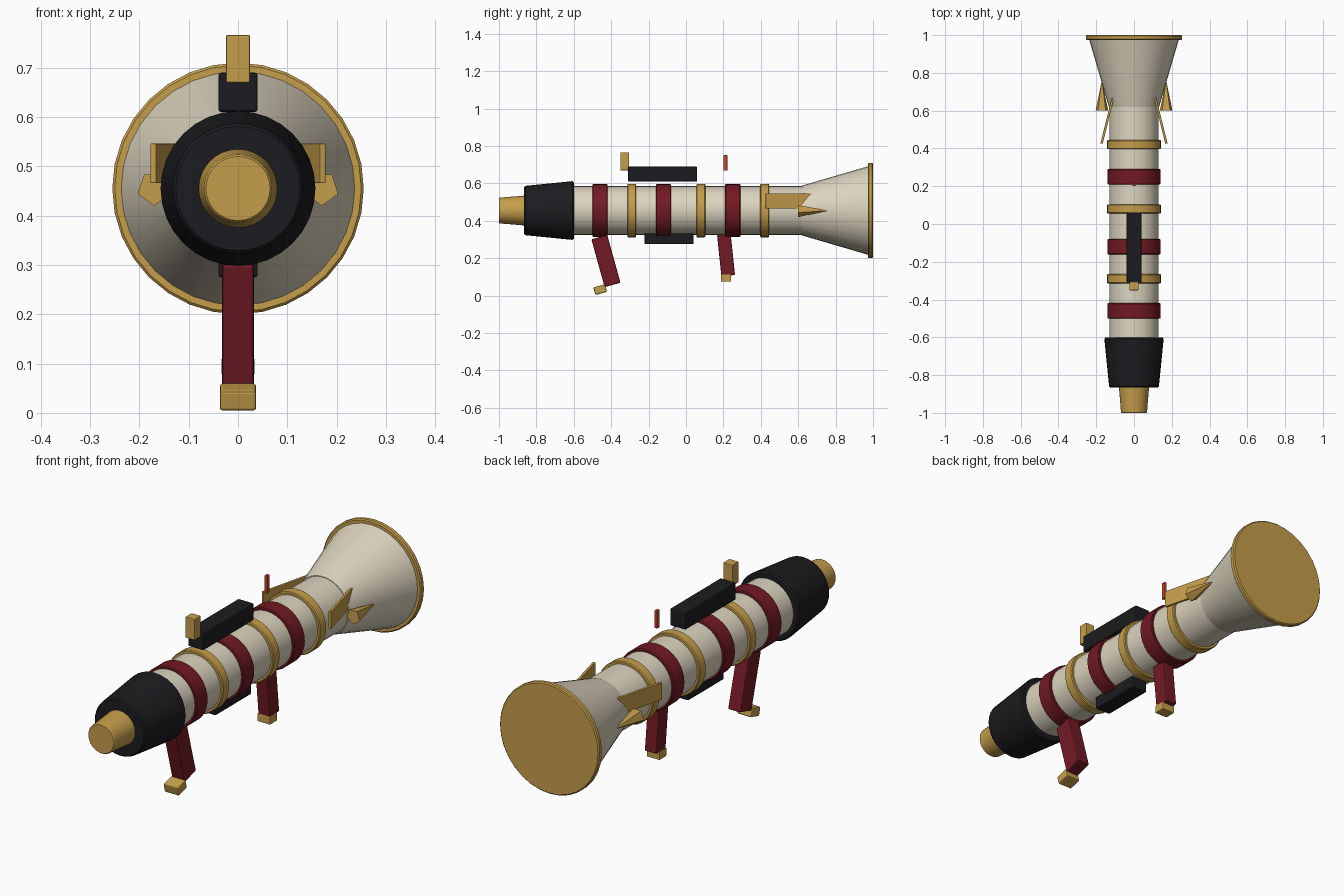
import bpy, bmesh
from math import radians, sin, cos, tau
from mathutils import Matrix

if "Cube" in bpy.data.objects:
    bpy.data.objects.remove(bpy.data.objects["Cube"])

AXIS_Z = 0.455


def material(name, rgb):
    m = bpy.data.materials.new(name)
    m.diffuse_color = (*rgb, 1)
    m.use_nodes = True
    m.node_tree.nodes["Principled BSDF"].inputs["Base Color"].default_value = m.diffuse_color
    return m


CREAM = material("cream", (0.72, 0.66, 0.52))
GOLD = material("gold", (0.56, 0.34, 0.07))
RED = material("dark_red", (0.17, 0.010, 0.017))
BLACK = material("black", (0.012, 0.012, 0.015))
SIGNAL = material("signal_red", (0.60, 0.06, 0.03))


def finish(name, bm, mat, smooth=False):
    bmesh.ops.recalc_face_normals(bm, faces=bm.faces)
    me = bpy.data.meshes.new(name)
    bm.to_mesh(me)
    bm.free()
    me.materials.append(mat)
    ob = bpy.data.objects.new(name, me)
    bpy.context.collection.objects.link(ob)
    if smooth:
        bpy.ops.object.select_all(action='DESELECT')
        bpy.context.view_layer.objects.active = ob
        ob.select_set(True)
        bpy.ops.object.shade_smooth_by_angle(angle=radians(30))
    return ob


def lathe(name, profile, mat, n=32, x=0, z=AXIS_Z, start=0, smooth=True):
    """Closed solid turned around a y-parallel axis; profile = (y, radius)."""
    bm = bmesh.new()
    rings = []
    for y, r in profile:
        rings.append([bm.verts.new((x + r * cos(start + tau * i / n), y,
                                    z + r * sin(start + tau * i / n))) for i in range(n)])
    for a, b in zip(rings, rings[1:]):
        for i in range(n):
            j = (i + 1) % n
            bm.faces.new((a[i], a[j], b[j], b[i]))
    bm.faces.new(rings[0])
    bm.faces.new(rings[-1])
    return finish(name, bm, mat, smooth)


def box(name, center, size, mat, tilt=0, yaw=0, bevel=0.006):
    bm = bmesh.new()
    mtx = (Matrix.Translation(center) @ Matrix.Rotation(radians(yaw), 4, 'Z')
           @ Matrix.Rotation(radians(tilt), 4, 'X') @ Matrix.Diagonal((*size, 1)))
    bmesh.ops.create_cube(bm, size=1, matrix=mtx)
    if bevel:
        bmesh.ops.bevel(bm, geom=bm.edges[:], offset=bevel, segments=2,
                        profile=0.5, affect='EDGES')
    return finish(name, bm, mat)


# Tube, flared bell and its closed rim
lathe("tube", [(-0.62, 0.13), (0.63, 0.13)], CREAM)
lathe("bell", [(0.62, 0.133), (0.985, 0.24)], CREAM)
lathe("bell_rim", [(0.974, 0.25), (0.979, 0.255), (0.995, 0.255), (1.0, 0.25)], GOLD)

# Black front housing and gold nozzle
lathe("front_housing", [(-0.865, 0.126), (-0.858, 0.132), (-0.608, 0.157), (-0.6, 0.151)], BLACK)
lathe("nozzle", [(-1.0, 0.065), (-0.995, 0.069), (-0.86, 0.08)], GOLD)

# Bands around the tube
for i, y in enumerate((-0.46, -0.12, 0.25)):
    lathe(f"red_band_{i}", [(y - 0.041, 0.137), (y - 0.037, 0.141),
                            (y + 0.037, 0.141), (y + 0.041, 0.137)], RED)
for i, y in enumerate((-0.29, 0.08, 0.42)):
    lathe(f"gold_ring_{i}", [(y - 0.024, 0.139), (y - 0.020, 0.143),
                             (y + 0.020, 0.143), (y + 0.024, 0.139)], GOLD)

# Scope, sights and underside block
box("scope", (0, -0.125, 0.65), (0.08, 0.37, 0.08), BLACK)
box("gold_sight", (0, -0.328, 0.718), (0.048, 0.046, 0.097), GOLD, bevel=0.003)
box("red_sight_pin", (0, 0.211, 0.71), (0.014, 0.02, 0.082), SIGNAL, bevel=0.002)
box("under_block", (0, -0.09, 0.308), (0.08, 0.262, 0.066), BLACK)

# Grips with gold feet
box("main_grip", (0, -0.428, 0.185), (0.065, 0.088, 0.265), RED, tilt=15.5)
box("main_grip_foot", (0, -0.459, 0.032), (0.074, 0.064, 0.042), GOLD, tilt=15.5)
box("fore_grip", (0, 0.214, 0.217), (0.06, 0.073, 0.222), RED, tilt=6)
box("fore_grip_foot", (0, 0.214, 0.094), (0.066, 0.054, 0.038), GOLD, bevel=0.004)

# Side plates and five-sided spikes, mirrored
for s, side in ((1, "right"), (-1, "left")):
    box(f"{side}_fin", (s * 0.141, 0.55, 0.506), (0.012, 0.255, 0.08), GOLD,
        yaw=s * 14, bevel=0.002)
    lathe(f"{side}_spike", [(0.6, 0.035), (0.76, 0.0005)], GOLD, n=5,
          x=s * 0.17, start=-tau / 4, smooth=False)
